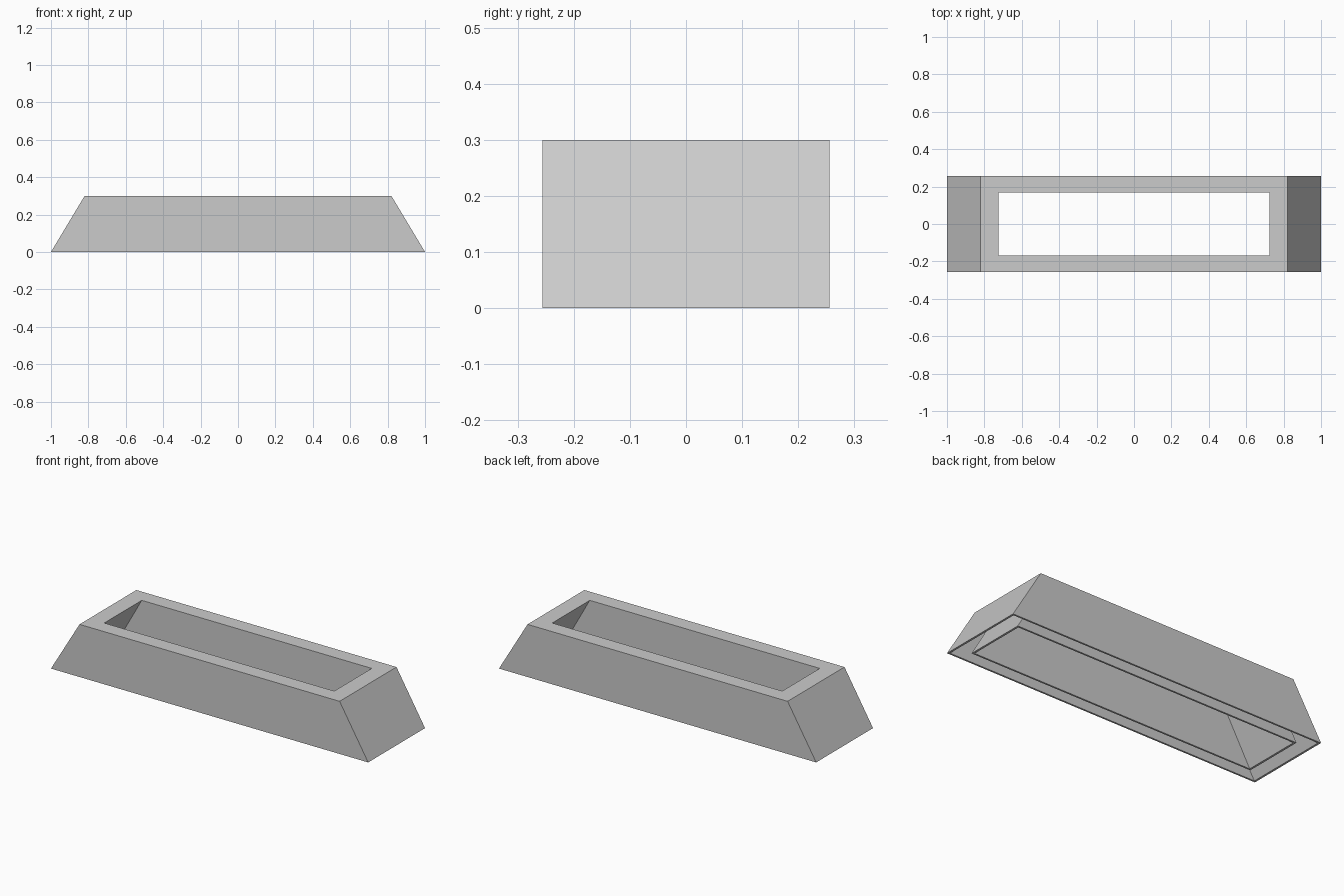
import bpy
import bmesh

cube = bpy.data.objects.get("Cube")
if cube:
    bpy.data.objects.remove(cube, do_unlink=True)

HEIGHT = 0.3
WALL = 0.01

# Single grey material
grey = bpy.data.materials.new("light grey")
grey.use_nodes = True
grey.diffuse_color = (0.6, 0.6, 0.6, 1)
grey.node_tree.nodes["Principled BSDF"].inputs["Base Color"].default_value = (0.6, 0.6, 0.6, 1)


def ring(bm, half_x, half_y, z):
    """Rectangular loop of four vertices."""
    signs = ((-1, -1), (1, -1), (1, 1), (-1, 1))
    return [bm.verts.new((sx * half_x, sy * half_y, z)) for sx, sy in signs]


def bridge(bm, a, b):
    """Band of four quads between two loops."""
    for i in range(4):
        j = (i + 1) % 4
        bm.faces.new((a[i], a[j], b[j], b[i]))


# Cross-section through the thin hollow frame: half length, half width, height
SLANT = 0.6            # end walls lean in by this much per unit of height
T_X = WALL * 1.17      # wall thickness measured along the sloping ends
ROOF = HEIGHT - WALL
section = [
    (1.0, 0.256, 0),
    (1.0 - SLANT * HEIGHT, 0.256, HEIGHT),
    (0.905 - SLANT * HEIGHT, 0.169, HEIGHT),
    (0.905 - T_X, 0.169, 0),
    (0.905, 0.169 + WALL, 0),
    (0.905 + T_X - SLANT * HEIGHT, 0.169 + WALL, ROOF),
    (1.0 - T_X - SLANT * ROOF, 0.256 - WALL, ROOF),
    (1.0 - T_X, 0.256 - WALL, 0),
]

# Planter frame: outer walls, top rim, opening walls and the cavity beneath
bm = bmesh.new()
loops = [ring(bm, *point) for point in section]
for k, loop in enumerate(loops):
    bridge(bm, loop, loops[(k + 1) % len(loops)])
bmesh.ops.recalc_face_normals(bm, faces=bm.faces)

mesh = bpy.data.meshes.new("hollow_frame")
bm.to_mesh(mesh)
bm.free()
mesh.materials.append(grey)
frame = bpy.data.objects.new("hollow_frame", mesh)
bpy.context.collection.objects.link(frame)
